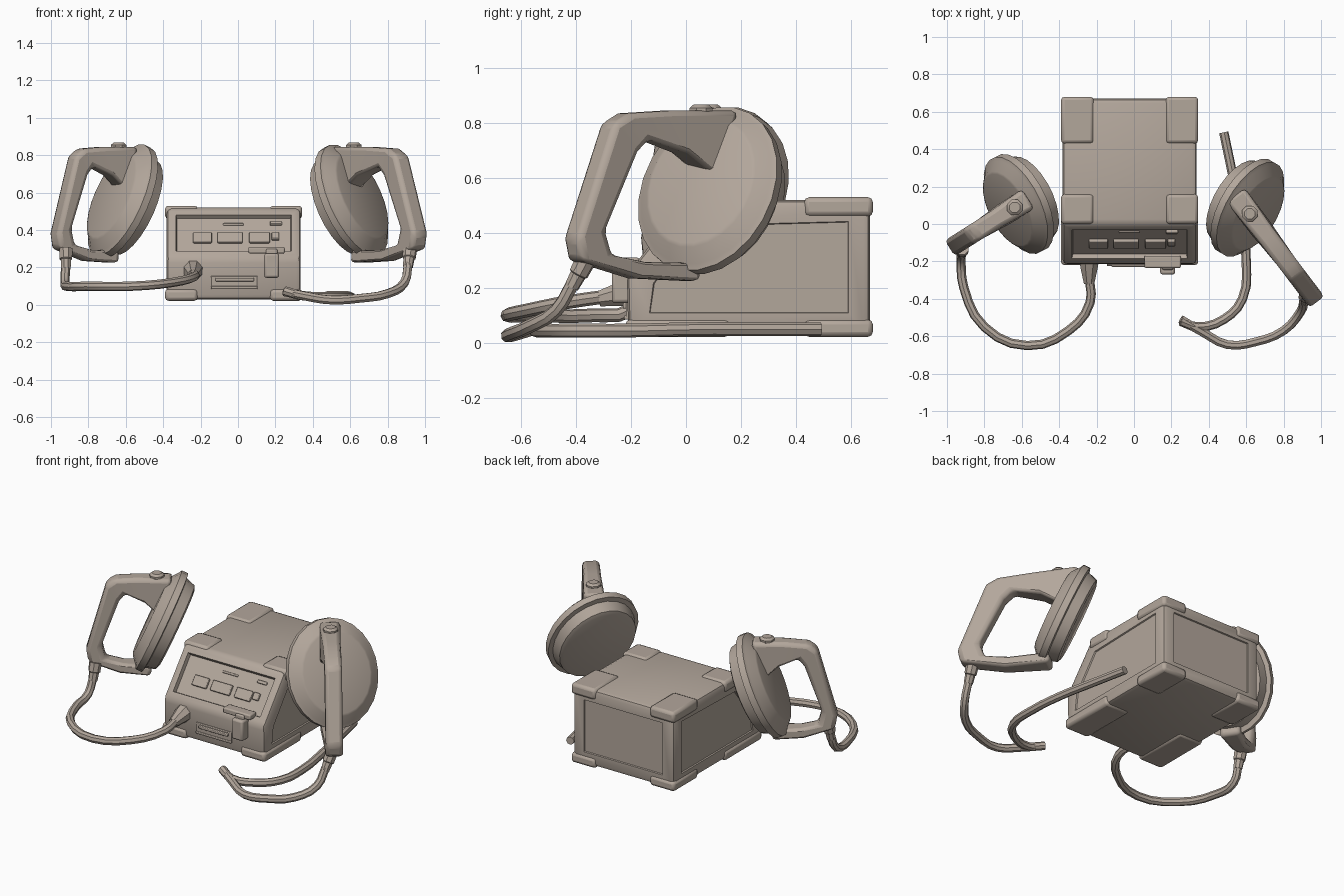
import bpy, bmesh, math
from mathutils import Vector, Matrix

cube = bpy.data.objects.get("Cube")
if cube:
    bpy.data.objects.remove(cube, do_unlink=True)

# Single warm grey plastic
plastic = bpy.data.materials.new("warm_grey_plastic")
plastic.use_nodes = True
colour = (0.45, 0.385, 0.33, 1)
plastic.diffuse_color = colour
plastic.node_tree.nodes["Principled BSDF"].inputs["Base Color"].default_value = colour


def finish(ob, bevel=0, segments=2):
    ob.data.materials.clear()
    ob.data.materials.append(plastic)
    bpy.ops.object.select_all(action='DESELECT')
    ob.select_set(True)
    bpy.context.view_layer.objects.active = ob
    if ob.type == 'CURVE':
        bpy.ops.object.convert(target='MESH')
        ob = bpy.context.object
    if bevel:
        mod = ob.modifiers.new("Bevel", 'BEVEL')
        mod.width, mod.segments, mod.limit_method = bevel, segments, 'ANGLE'
    bpy.ops.object.shade_smooth_by_angle(angle=math.radians(32))
    return ob


def from_bmesh(name, bm, bevel=0, segments=2):
    bmesh.ops.recalc_face_normals(bm, faces=bm.faces)
    me = bpy.data.meshes.new(name)
    bm.to_mesh(me)
    bm.free()
    ob = bpy.data.objects.new(name, me)
    bpy.context.collection.objects.link(ob)
    return finish(ob, bevel, segments)


def block(name, lo, hi, bevel=0.0, matrix=Matrix()):
    lo, hi = Vector(lo), Vector(hi)
    bm = bmesh.new()
    bmesh.ops.create_cube(bm, size=1)
    for v in bm.verts:
        v.co = matrix @ Vector([(lo[i] + hi[i]) / 2 + v.co[i] * (hi[i] - lo[i]) for i in range(3)])
    return from_bmesh(name, bm, bevel)


def lathe(name, profile, origin, axis, sides=24, squash=1.0):
    # Profile holds (distance along axis, radius); local y leans up
    z = Vector(axis).normalized()
    up = Vector((0, 0, 1)) if abs(z.z) < 0.9 else Vector((0, 1, 0))
    y = (up - z * up.dot(z)).normalized()
    x = y.cross(z)
    bm = bmesh.new()
    rings = []
    for s, r in profile:
        ring = []
        for i in range(sides):
            a = 2 * math.pi * (i + 0.5) / sides
            ring.append(bm.verts.new(Vector(origin) + z * s + x * r * squash * math.cos(a) + y * r * math.sin(a)))
        rings.append(ring)
    for a, b in zip(rings, rings[1:]):
        for i in range(sides):
            j = (i + 1) % sides
            bm.faces.new((a[i], a[j], b[j], b[i]))
    bm.faces.new(rings[0])
    bm.faces.new(rings[-1])
    return from_bmesh(name, bm)


def cable(name, points, radius=0.025, smooth=True):
    cu = bpy.data.curves.new(name, 'CURVE')
    cu.dimensions = '3D'
    cu.bevel_depth, cu.bevel_resolution, cu.use_fill_caps = radius, 2, True
    cu.resolution_u = 3
    sp = cu.splines.new('BEZIER')
    sp.bezier_points.add(len(points) - 1)
    for bp, p in zip(sp.bezier_points, points):
        bp.co = p
        bp.handle_left_type = bp.handle_right_type = 'AUTO'
    ob = bpy.data.objects.new(name, cu)
    bpy.context.collection.objects.link(ob)
    return finish(ob)


# Main case: side profile extruded across, softened, then shallow inset panels
X0, X1 = -0.382, 0.335
side = [(-0.21, 0.03), (-0.215, 0.25), (0.0, 0.52), (0.67, 0.52), (0.67, 0.03)]
bm = bmesh.new()
face = bm.faces.new([bm.verts.new((X0, y, z)) for y, z in side])
ext = bmesh.ops.extrude_face_region(bm, geom=[face])
for v in ext["geom"]:
    if isinstance(v, bmesh.types.BMVert):
        v.co.x = X1
bmesh.ops.recalc_face_normals(bm, faces=bm.faces)
bmesh.ops.bevel(bm, geom=bm.edges[:], offset=0.025, segments=2, profile=0.5, affect='EDGES')
bm.normal_update()
big = [f for f in bm.faces if f.calc_area() > 0.1]
for f in big:
    n = f.normal.copy()
    if abs(n.x) > 0.9 or n.y > 0.9:
        bmesh.ops.inset_region(bm, faces=[f], thickness=0.075, depth=0)
        bmesh.ops.inset_region(bm, faces=[f], thickness=0.004, depth=-0.008)
    elif n.y < -0.5 and n.z > 0.3:
        bmesh.ops.inset_region(bm, faces=[f], thickness=0.035, depth=0)
        bmesh.ops.inset_region(bm, faces=[f], thickness=0.008, depth=-0.025)
from_bmesh("main_case", bm)

# Corner guards, slightly proud of the case
for xn, xa, xb in (("right", -0.39, -0.215), ("left", 0.17, 0.343)):
    for yn, ya, yb in (("front", 0.0, 0.16), ("back", 0.43, 0.68)):
        block(f"{xn}_{yn}_top_guard", (xa, ya, 0.46), (xb, yb, 0.53), 0.018)
        ya = -0.22 if yn == "front" else ya
        block(f"{xn}_{yn}_bottom_guard", (xa, ya, 0.022), (xb, yb, 0.085), 0.018)

# Controls on the sloped panel: local x across, y up the slope, z outward
slope = math.atan2(0.27, 0.215)
panel = Matrix.Translation((0, -0.215, 0.25)) @ Matrix.Rotation(slope, 4, 'X')


def control(name, x0, x1, z0, z1, top):
    k = 1 / math.sin(slope)
    block(name, (x0, (z0 - 0.25) * k, -0.04), (x1, (z1 - 0.25) * k, top), 0.005, panel)


for i, (a, b) in enumerate(((-0.24, -0.14), (-0.11, 0.025), (0.06, 0.17))):
    control(f"button_{i + 1}", a, b, 0.345, 0.395, -0.008)
control("small_switch", 0.18, 0.22, 0.36, 0.395, -0.008)
control("centre_label_strip", -0.08, 0.03, 0.44, 0.45, -0.018)
control("side_label_strip", 0.17, 0.235, 0.44, 0.455, -0.012)

# Plug on the front and the lower paper slot
block("plug_bar", (0.055, -0.235, 0.275), (0.25, -0.17, 0.31), 0.008)
block("plug_neck", (0.15, -0.245, 0.25), (0.21, -0.19, 0.30), 0.008)
block("plug_body", (0.14, -0.27, 0.145), (0.22, -0.2, 0.275), 0.012)
block("slot_frame", (-0.145, -0.219, 0.085), (0.105, -0.2, 0.155), 0.004)
block("slot_lip", (-0.12, -0.23, 0.125), (0.085, -0.2, 0.145), 0.004)
block("slot_base", (-0.145, -0.225, 0.085), (0.105, -0.2, 0.1), 0.004)

# Paddles: domed pad plus a looped grip standing in a vertical plane
pad_profile = [(-0.1, 0.25), (-0.09, 0.275), (-0.03, 0.295), (-0.025, 0.325),
               (0.015, 0.325), (0.025, 0.305), (0.065, 0.255), (0.07, 0.24)]
grip_outer = [(-0.16, 0.845), (0.3, 0.845), (0.62, 0.835), (0.73, 0.8),
              (1.0, 0.38), (0.97, 0.3), (0.55, 0.235), (0.12, 0.225)]
grip_inner = [(-0.02, 0.6), (0.2, 0.69), (0.47, 0.74), (0.56, 0.69),
              (0.79, 0.41), (0.74, 0.32), (0.5, 0.295), (0.12, 0.29)]


def paddle(side_name, centre, normal, start, end):
    lathe(f"{side_name}_paddle_pad", pad_profile, centre, normal, 24, 0.87)
    start, run = Vector(start), Vector(end) - Vector(start)
    across = Vector((-run.y, run.x, 0)).normalized()
    bm = bmesh.new()
    rows = []
    for pair in zip(grip_outer, grip_inner):
        row = []
        for sgn in (-1, 1):
            for t, z in pair:
                half = 0.062 if t < 0.3 else 0.05
                p = start + run * t + across * half * sgn
                row.append(bm.verts.new((p.x, p.y, z)))
        rows.append([row[0], row[1], row[3], row[2]])
    for a, b in zip(rows, rows[1:]):
        for i in range(4):
            j = (i + 1) % 4
            bm.faces.new((a[i], a[j], b[j], b[i]))
    bm.faces.new(rows[0])
    bm.faces.new(rows[-1])
    from_bmesh(f"{side_name}_paddle_grip", bm, 0.022)
    knob = (start.x + run.x * 0.05, start.y + run.y * 0.05, 0.83)
    lathe(f"{side_name}_paddle_button", [(0, 0.045), (0.025, 0.045), (0.037, 0.03)], knob, (0, 0, 1), 8)


paddle("left", (0.61, 0.085, 0.555), (0.79, -0.46, 0.4), (0.6, 0.08, 0), (0.98, -0.42, 0))
paddle("right", (-0.62, 0.105, 0.555), (-0.82, -0.41, 0.4), (-0.62, 0.1, 0), (-0.985, -0.13, 0))

# Strain reliefs and cables
boot = [(0, 0.038), (0.055, 0.036), (0.06, 0.03), (0.11, 0.027)]
lathe("left_grip_boot", boot, (0.92, -0.365, 0.3), (-0.1, -0.45, -0.85), 8)
lathe("right_grip_boot", boot, (-0.92, -0.13, 0.3), (0, -0.25, -0.95), 8)
lathe("case_boot", [(0, 0.055), (0.03, 0.05), (0.12, 0.03)], (-0.24, -0.2, 0.185), (0, -0.95, -0.2), 8)

cable("right_paddle_cable", [
    (-0.92, -0.15, 0.22), (-0.925, -0.2, 0.12), (-0.91, -0.34, 0.1), (-0.8, -0.55, 0.1),
    (-0.57, -0.65, 0.1), (-0.35, -0.57, 0.12), (-0.235, -0.42, 0.15), (-0.24, -0.28, 0.17)])
cable("left_paddle_cable", [
    (0.91, -0.41, 0.22), (0.89, -0.47, 0.12), (0.8, -0.57, 0.06), (0.65, -0.63, 0.035),
    (0.5, -0.645, 0.026), (0.37, -0.58, 0.045), (0.25, -0.51, 0.07)])
cable("loose_lead", [
    (0.25, -0.52, 0.075), (0.34, -0.55, 0.05), (0.48, -0.51, 0.045), (0.58, -0.4, 0.045),
    (0.6, -0.2, 0.045), (0.575, 0.02, 0.05), (0.53, 0.25, 0.05), (0.48, 0.49, 0.05)])
